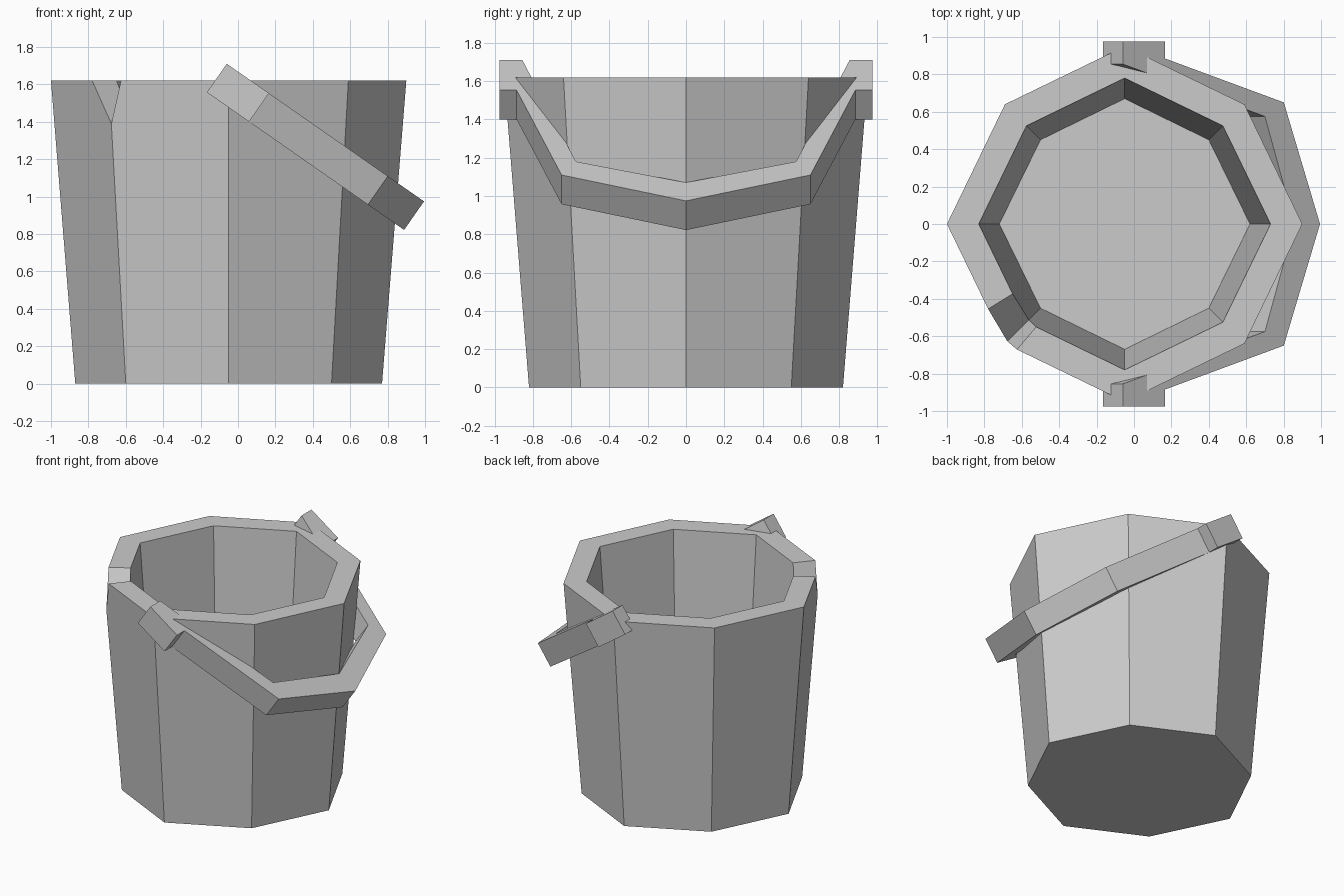
import bpy, bmesh, math
from mathutils import Vector

if "Cube" in bpy.data.objects:
    bpy.data.objects.remove(bpy.data.objects["Cube"])

CX, TOP, FLOOR, NOTCH_Z = -0.05, 1.62, 0.24, 1.39


def finish(name, bm):
    bmesh.ops.recalc_face_normals(bm, faces=bm.faces[:])
    me = bpy.data.meshes.new(name)
    bm.to_mesh(me)
    bm.free()
    ob = bpy.data.objects.new(name, me)
    bpy.context.collection.objects.link(ob)
    return ob


def octagon(r, d, z):
    """Eight points: r on the axes, (d, d) on the diagonals."""
    pts = []
    for i in range(8):
        a = i * math.pi / 4
        s = r if i % 2 == 0 else d * math.sqrt(2)
        pts.append(Vector((CX + s * math.cos(a), s * math.sin(a), z)))
    return pts


def notched(top, low):
    """Rim ring with a V-shaped chip at the front-left corner (index 5)."""
    a = top[4].lerp(top[5], 0.71)
    b = top[5].lerp(top[6], 0.10)
    o = top[5].lerp(low[5], (TOP - NOTCH_Z) / (TOP - low[5].z))
    return top[:5] + [a, o, b] + top[6:]


# Bucket: tapered octagonal shell with thick wall and chipped rim
bm = bmesh.new()
low_out, low_in = octagon(0.82, 0.55, 0), octagon(0.67, 0.45, FLOOR)
rim_out = notched(octagon(0.95, 0.64, TOP), low_out)
rim_in = notched(octagon(0.78, 0.525, TOP), low_in)
lo, li, ro, ri = [[bm.verts.new(p) for p in ring]
                  for ring in (low_out, low_in, rim_out, rim_in)]
bm.faces.new(lo)
bm.faces.new(li)
for i in range(10):
    j = (i + 1) % 10
    bm.faces.new((ro[i], ro[j], ri[j], ri[i]))
rim_index = [0, 1, 2, 3, 4, 6, 8, 9]
for low, rim in ((lo, ro), (li, ri)):
    for i in range(8):
        s, e = rim_index[i], rim_index[(i + 1) % 8]
        span = [rim[k % 10] for k in range(s, (e if e > s else e + 10) + 1)]
        bm.faces.new([low[(i + 1) % 8], low[i]] + span)
finish("bucket", bm)

# Handle: flat angular hoop with end lugs, drooping towards +x
half_outer = [(0, 0.855), (0, 0.975), (0.275, 0.975), (0.275, 0.885), (1.05, 0.65)]
half_inner = [(0.927, 0.575)]


def mirror(pts):
    return [(u, -y) for u, y in reversed(pts)]


outline = (half_outer + [(1.286, 0)] + mirror(half_outer)
           + mirror(half_inner) + [(1.119, 0)] + half_inner)
along, down = Vector((0.82, 0, -0.572)), Vector((-0.572, 0, -0.82))
bm = bmesh.new()
face = bm.faces.new([bm.verts.new(Vector((-0.06, y, 1.71)) + along * u)
                     for u, y in outline])
ext = bmesh.ops.extrude_face_region(bm, geom=[face], use_keep_orig=True)
bmesh.ops.translate(bm, vec=down * 0.186,
                    verts=[g for g in ext["geom"] if isinstance(g, bmesh.types.BMVert)])
finish("handle", bm)
